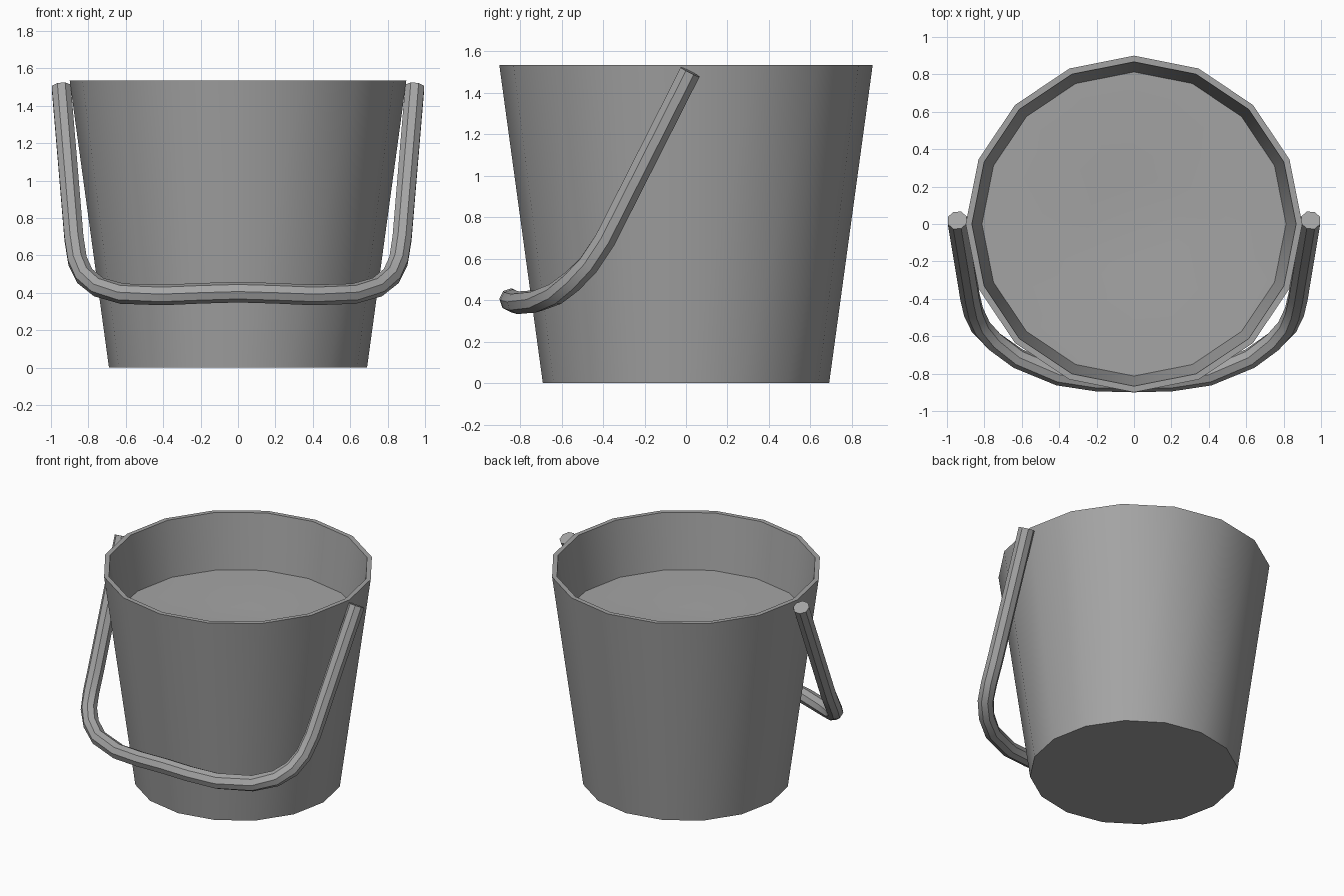
import bpy, bmesh, math
from mathutils import Vector

if "Cube" in bpy.data.objects:
    bpy.data.objects.remove(bpy.data.objects["Cube"])

SIDES = 16

grey = bpy.data.materials.new("grey")
grey.diffuse_color = (0.37, 0.37, 0.37, 1)
grey.use_nodes = True
grey.node_tree.nodes["Principled BSDF"].inputs["Base Color"].default_value = grey.diffuse_color


def finish(name, bm, angle=30):
    """Turn a bmesh into a smooth-by-angle object."""
    bmesh.ops.recalc_face_normals(bm, faces=bm.faces)
    me = bpy.data.meshes.new(name)
    bm.to_mesh(me)
    bm.free()
    me.materials.append(grey)
    ob = bpy.data.objects.new(name, me)
    bpy.context.collection.objects.link(ob)
    bpy.ops.object.select_all(action='DESELECT')
    ob.select_set(True)
    bpy.context.view_layer.objects.active = ob
    bpy.ops.object.shade_smooth_by_angle(angle=math.radians(angle))
    return ob


def bridge(bm, a, b):
    n = len(a)
    for i in range(n):
        j = (i + 1) % n
        bm.faces.new((a[i], a[j], b[j], b[i]))


def lathe(bm, profile):
    """Rings of (radius, height) joined in order."""
    rings = []
    for r, z in profile:
        rings.append([bm.verts.new((r * math.cos(2 * math.pi * i / SIDES),
                                    r * math.sin(2 * math.pi * i / SIDES), z))
                      for i in range(SIDES)])
    for a, b in zip(rings, rings[1:]):
        bridge(bm, a, b)
    return rings


# Bucket shell: outer wall, thin rim, inner wall, flat base
bm = bmesh.new()
rings = lathe(bm, [(0.69, 0), (0.90, 1.535), (0.867, 1.535), (0.665, 0.04)])
bm.faces.new(rings[0])
bm.faces.new(rings[-1])
finish("bucket_shell", bm)

# Contents: disc part way down with a very shallow dip in the middle
bm = bmesh.new()
rings = lathe(bm, [(0.813, 1.14), (0.5, 1.138), (0.25, 1.125)])
centre = bm.verts.new((0, 0, 1.118))
for i in range(SIDES):
    bm.faces.new((rings[-1][i], rings[-1][(i + 1) % SIDES], centre))
disc = finish("bucket_contents", bm)
if disc.data.polygons[0].normal.z < 0:
    disc.data.flip_normals()

# Handle: octagonal bar swept along a mirrored path, resting on the front
half = [(0.945, 0.02, 1.50), (0.91, -0.19, 1.085), (0.877, -0.39, 0.69),
        (0.858, -0.47, 0.57), (0.82, -0.55, 0.49), (0.745, -0.63, 0.43),
        (0.62, -0.72, 0.395), (0.40, -0.81, 0.388), (0.20, -0.84, 0.397),
        (0, -0.845, 0.403)]
path = [Vector(p) for p in half]
path += [Vector((-p.x, p.y, p.z)) for p in reversed(path[:-1])]
reference = Vector((0, -0.9, 0.44)).normalized()
bm = bmesh.new()
rings = []
for k, p in enumerate(path):
    t = (path[min(k + 1, len(path) - 1)] - path[max(k - 1, 0)]).normalized()
    side = t.cross(reference).normalized()
    up = side.cross(t)
    ring = []
    for i in range(8):
        a = math.pi / 8 + i * math.pi / 4
        ring.append(bm.verts.new(p + 0.055 * (math.cos(a) * side + math.sin(a) * up)))
    rings.append(ring)
for a, b in zip(rings, rings[1:]):
    bridge(bm, a, b)
bm.faces.new(rings[0])
bm.faces.new(rings[-1])
finish("handle", bm)
